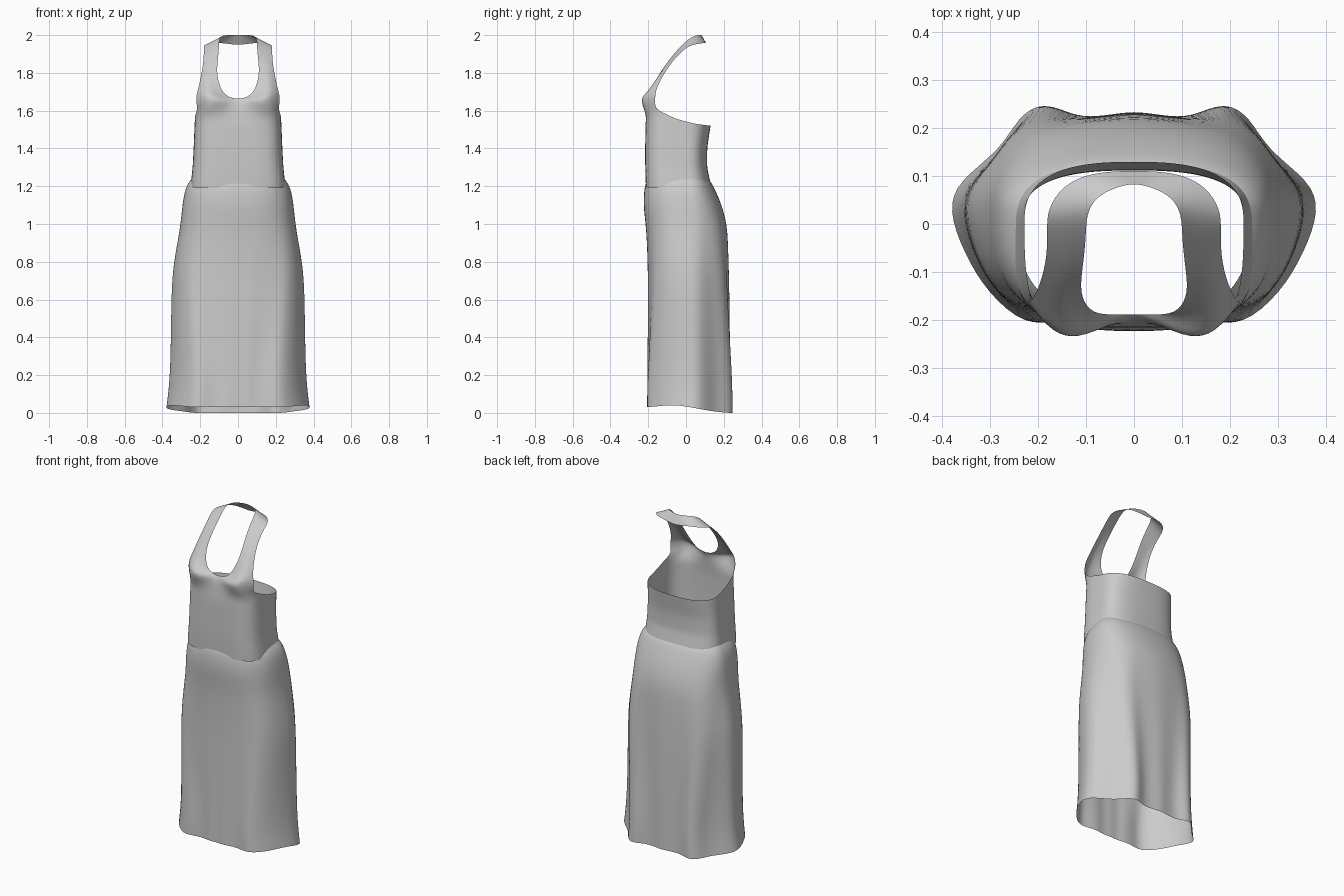
import bpy, bmesh
from math import sin, cos, pi, exp
from mathutils import Vector

if "Cube" in bpy.data.objects:
    bpy.data.objects.remove(bpy.data.objects["Cube"], do_unlink=True)

cloth = bpy.data.materials.new("grey_cloth")
cloth.use_nodes = True
GREY = (0.6, 0.6, 0.6, 1)
cloth.diffuse_color = GREY
cloth.node_tree.nodes["Principled BSDF"].inputs["Base Color"].default_value = GREY

COLS = 15  # columns on one half, from centre front to centre back


def sample(table, k):
    """Linear lookup of the remaining values in a table sorted by its first value."""
    if k <= table[0][0]:
        return table[0][1:]
    for p, q in zip(table, table[1:]):
        if k <= q[0]:
            f = (k - p[0]) / (q[0] - p[0])
            return [a + (b - a) * f for a, b in zip(p[1:], q[1:])]
    return table[-1][1:]


def section(i, width, front, back, mid, n_front, n_back):
    """Point i of a rounded half outline."""
    t = -pi / 2 + pi * i / (COLS - 1)
    c, s = abs(cos(t)), sin(t)
    n = n_front if s < 0 else n_back
    r = (c ** n + abs(s) ** n) ** (-1 / n)
    return width * c * r, mid + (mid - front if s < 0 else back - mid) * s * r


def add_rows(bm, rows):
    for lo, hi in zip(rows, rows[1:]):
        for j in range(min(len(lo), len(hi)) - 1):
            bm.faces.new((lo[j], lo[j + 1], hi[j + 1], hi[j]))


def finish(name, bm):
    """Turn a half sheet into a mirrored smooth cloth object."""
    mesh = bpy.data.meshes.new(name)
    bm.to_mesh(mesh)
    bm.free()
    mesh.materials.append(cloth)
    for p in mesh.polygons:
        p.use_smooth = True
    obj = bpy.data.objects.new(name, mesh)
    bpy.context.collection.objects.link(obj)
    mirror = obj.modifiers.new("mirror", 'MIRROR')
    mirror.merge_threshold = 0.001
    smooth = obj.modifiers.new("smooth", 'SUBSURF')
    smooth.levels = smooth.render_levels = 2


# Skirt: height, half width, front, back
SKIRT = [(0, .388, -.205, .245), (.12, .373, -.203, .24), (.3, .363, -.2, .235),
         (.65, .357, -.2, .227), (.78, .345, -.203, .223), (.9, .323, -.208, .22),
         (1.0, .305, -.215, .215), (1.1, .295, -.226, .19), (1.18, .282, -.222, .155),
         (1.22, .262, -.213, .135), (1.24, .245, -.2, .115)]
# Folded hem outline, centre front to centre back
HEM = [(0, -.2), (.05, -.207), (.1, -.195), (.16, -.2), (.225, -.214),
       (.305, -.145), (.355, -.06), (.388, .03), (.367, .09), (.277, .155),
       (.243, .222), (.19, .258), (.125, .222), (.06, .225), (0, .237)]
HEM_HEIGHT = [(-.2, .03), (-.05, .045), (0, .035), (.1, .015), (.2, 0)]

bm = bmesh.new()
rows = []
for z, width, front, back in SKIRT:
    fold = max(0, min(1, 1.15 - z / .95))
    row = []
    for i, (hx, hy) in enumerate(HEM):
        x, y = section(i, width, front, back, 0.02, 2.8, 2.4)
        x += (hx * width / HEM[7][0] - x) * fold
        y += (hy - y) * fold
        lift = sample(HEM_HEIGHT, hy)[0] * max(0, 1 - z / .3)
        row.append(bm.verts.new((x, y, z + lift)))
    rows.append(row)
add_rows(bm, rows)
finish("skirt", bm)

# Bodice: height, half width, front, back
BODICE = [(1.19, .25, -.212, .135), (1.24, .247, -.214, .125), (1.3, .24, -.216, .112),
          (1.4, .235, -.216, .112), (1.52, .23, -.215, .13), (1.62, .225, -.205, .13)]
TOP_EDGE = [(-.17, 1.615), (-.13, 1.595), (-.05, 1.555), (.05, 1.53), (.13, 1.52)]

bm = bmesh.new()
rows = []
STEPS = 9
for k in range(STEPS + 1):
    row = []
    for i in range(COLS):
        top = sample(TOP_EDGE, section(i, .23, -.21, .13, 0, 5, 2.8)[1])[0]
        z = 1.19 + (top - 1.19) * k / STEPS
        x, y = section(i, *sample(BODICE, z), 0, 5, 2.8)
        if y < 0:  # bust
            y -= .05 * exp(-((x - .15) / .06) ** 2 - ((z - 1.645) / .05) ** 2)
        row.append(bm.verts.new((x, y, z)))
    rows.append(row)
add_rows(bm, rows)

# Halter: inner edge, outer edge, forward bulge; grows from the bodice front
HALTER = [((0, -.188, 1.66), (.223, -.163, 1.655), .075),
          ((.058, -.19, 1.672), (.218, -.163, 1.69), .055),
          ((.093, -.183, 1.715), (.208, -.153, 1.725), .025),
          ((.114, -.145, 1.79), (.192, -.115, 1.8), .01),
          ((.107, -.09, 1.87), (.181, -.065, 1.87), .005),
          ((.1, -.03, 1.94), (.181, -.01, 1.925), 0),
          ((.1, .02, 1.985), (.181, .03, 1.95), 0),
          ((.08, .056, 2.0), (.15, .08, 1.955), 0),
          ((.04, .076, 2.0), (.09, .108, 1.962), 0),
          ((0, .086, 2.0), (0, .112, 1.943), 0)]
SPAN = 4
strap = [rows[-1][:SPAN + 1]]
for inner, outer, bulge in HALTER:
    row = []
    for j in range(SPAN + 1):
        u = j / SPAN
        p = Vector(inner).lerp(Vector(outer), u)
        p.y -= bulge * sin(pi * u ** 1.4)
        row.append(bm.verts.new(p))
    strap.append(row)
add_rows(bm, strap)
finish("halter_bodice", bm)
